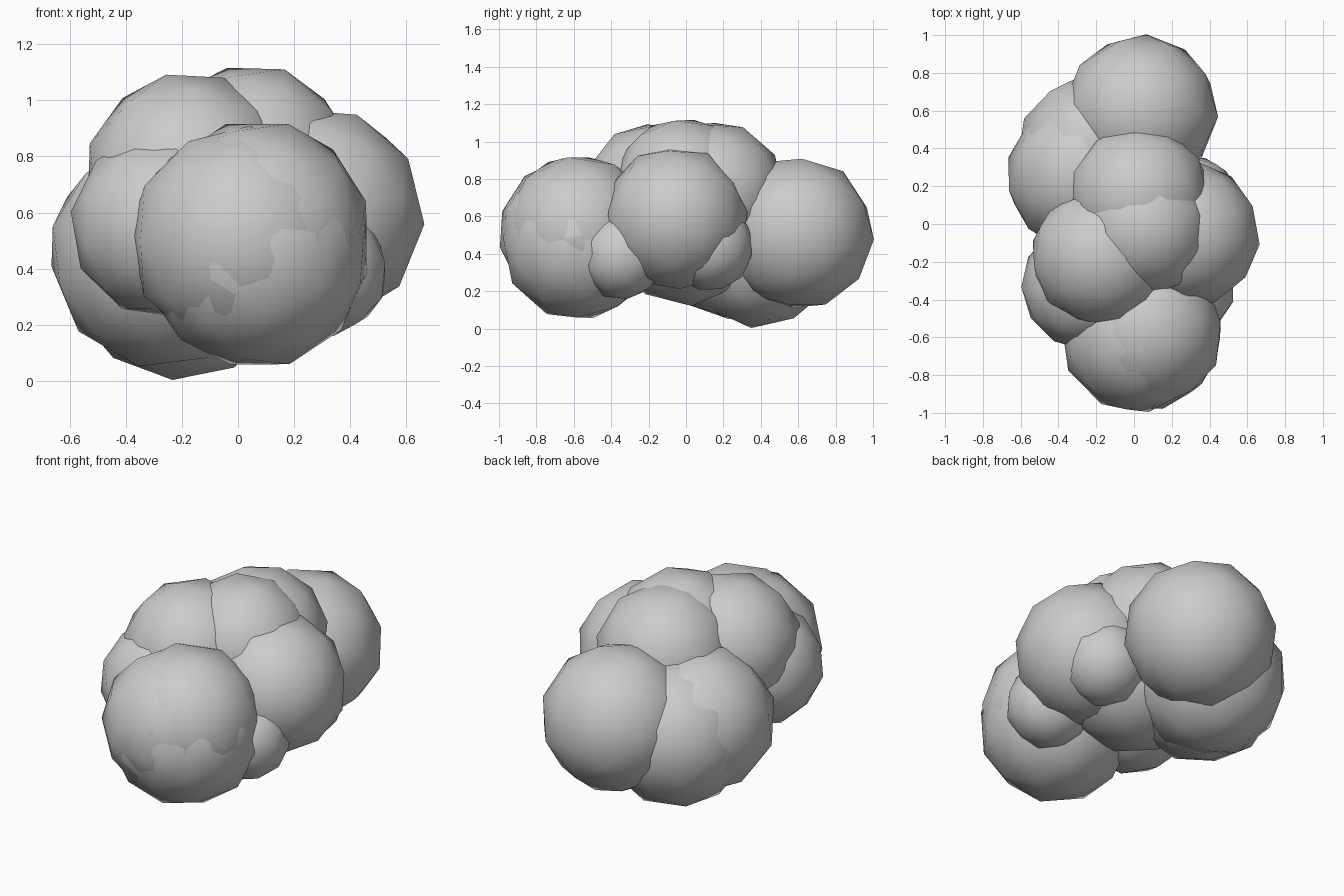
import bpy
import random
from math import pi

if "Cube" in bpy.data.objects:
    bpy.data.objects.remove(bpy.data.objects["Cube"])

random.seed(4)

# Each puff of the cloud: name, centre, radius
puffs = [
    ("core_puff", (0.0, 0.0, 0.545), 0.425),
    ("front_puff_left", (0.02, -0.595, 0.505), 0.41),
    ("front_puff_upper", (0.07, -0.57, 0.53), 0.405),
    ("front_puff_lower", (0.06, -0.575, 0.455), 0.415),
    ("back_puff", (0.035, 0.595, 0.51), 0.412),
    ("back_left_puff_outer", (-0.265, 0.255, 0.455), 0.415),
    ("back_left_puff_inner", (-0.205, 0.385, 0.415), 0.415),
    ("right_puff", (0.28, -0.055, 0.59), 0.39),
    ("right_front_bump", (0.30, -0.345, 0.39), 0.237),
    ("right_back_bump", (0.31, 0.125, 0.44), 0.24),
    ("left_front_puff", (-0.265, -0.33, 0.555), 0.335),
    ("top_left_puff", (-0.175, -0.175, 0.725), 0.377),
    ("top_centre_puff", (0.05, -0.02, 0.765), 0.367),
    ("top_back_puff", (0.025, 0.15, 0.73), 0.382),
]

# Coarse smooth-shaded icospheres, each turned its own way
for name, centre, radius in puffs:
    turn = [random.uniform(-pi, pi) for _ in range(3)]
    bpy.ops.mesh.primitive_ico_sphere_add(
        subdivisions=2, radius=radius, location=centre, rotation=turn)
    bpy.context.object.name = name
    bpy.ops.object.shade_smooth()
